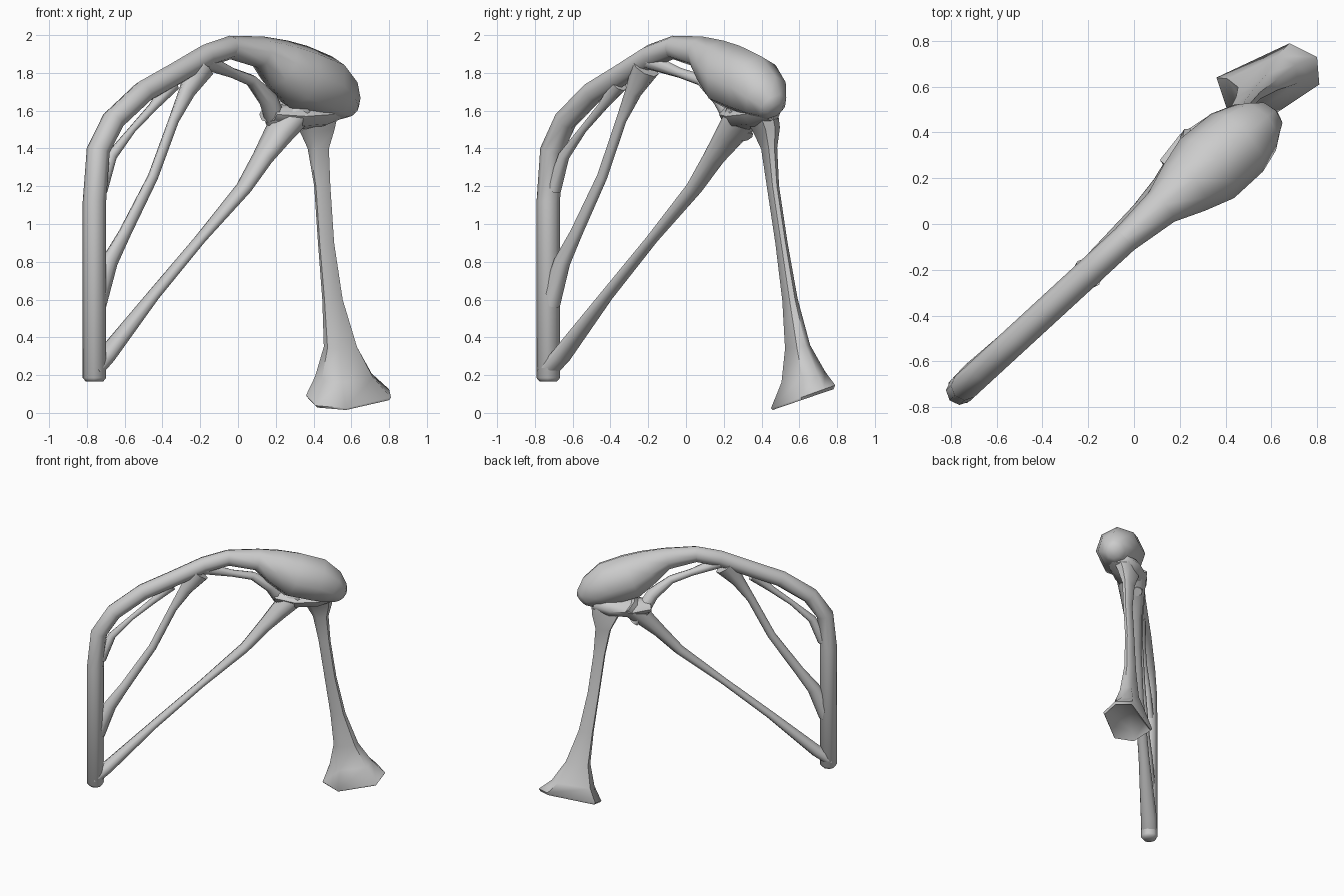
import bpy, bmesh, math
from mathutils import Vector

default_cube = bpy.data.objects.get("Cube")
if default_cube:
    bpy.data.objects.remove(default_cube, do_unlink=True)

# One plain colour for everything
grey = bpy.data.materials.new("plain_grey")
grey.use_nodes = True
grey.diffuse_color = (.6, .6, .6, 1)
shader = grey.node_tree.nodes["Principled BSDF"]
shader.inputs["Base Color"].default_value = grey.diffuse_color

SIDE = Vector((-.67, .74, 0)).normalized()   # horizontal, across the frame
TUBE = .062                                  # radius of post and arch


def skin(name, rings, sharp_angle):
    """Bridge equal-sized rings of points into a closed, smooth-shaded part."""
    bm = bmesh.new()
    loops = [[bm.verts.new(point) for point in ring] for ring in rings]
    for lower, upper in zip(loops, loops[1:]):
        for i in range(len(lower)):
            bm.faces.new((lower[i - 1], lower[i], upper[i], upper[i - 1]))
    bm.faces.new(loops[0])
    bm.faces.new(loops[-1])
    bmesh.ops.recalc_face_normals(bm, faces=bm.faces)
    mesh = bpy.data.meshes.new(name)
    bm.to_mesh(mesh)
    bm.free()
    mesh.materials.append(grey)
    part = bpy.data.objects.new(name, mesh)
    bpy.context.collection.objects.link(part)
    bpy.ops.object.select_all(action='DESELECT')
    part.select_set(True)
    bpy.context.view_layer.objects.active = part
    bpy.ops.object.shade_smooth_by_angle(angle=math.radians(sharp_angle))


def limb(name, stations, depth_ratio=1, back=0, sides=8):
    """Tube through (x, z, radius) stations in the upright diagonal plane.

    The tube drifts towards +y, reaching the distance back at its far end."""
    last = len(stations) - 1
    centres = [Vector((x, .92 * x - .03 + back * i / last, z))
               for i, (x, z, radius) in enumerate(stations)]
    rings = []
    for i, centre in enumerate(centres):
        along = centres[min(i + 1, last)] - centres[max(i - 1, 0)]
        across = SIDE * stations[i][-1]
        outward = along.cross(SIDE).normalized() * stations[i][-1] * depth_ratio
        turns = [math.tau * k / sides for k in range(sides)]
        rings.append([centre + across * math.cos(turn) + outward * math.sin(turn)
                      for turn in turns])
    skin(name, rings, sharp_angle=62)


# Upright post bending into the arch
arch = [(-.76, 1.12), (-.74, 1.39), (-.66, 1.55), (-.5, 1.7),
        (-.34, 1.79), (-.17, 1.89), (-.04, 1.935), (.1, 1.92)]
limb("post_and_arch",
     [(-.76, .165, .045), (-.76, .185, TUBE)] + [(x, z, TUBE) for x, z in arch])

# Bulbous head swelling out of the arch
limb("head", [
    (-.04, 1.935, TUBE), (.12, 1.91, .085), (.22, 1.85, .135), (.32, 1.78, .175),
    (.45, 1.73, .17), (.53, 1.67, .135), (.58, 1.62, .085), (.6, 1.6, .05),
], back=-.05)

# Long diagonal strut flaring into the underside of the head
limb("long_strut", [
    (-.77, .22, .06), (-.7, .3, .06), (-.45, .62, .04), (-.2, .92, .035),
    (.03, 1.19, .05), (.13, 1.35, .065), (.21, 1.47, .09), (.3, 1.6, .12),
], depth_ratio=.75, back=.08)

# Middle brace from post to arch
limb("middle_brace", [
    (-.75, .58, .05), (-.68, .8, .04), (-.6, .95, .03), (-.45, 1.25, .025),
    (-.34, 1.55, .025), (-.27, 1.7, .04), (-.2, 1.83, .07),
], depth_ratio=1.2)

# Small brace across the corner of the arch
limb("corner_brace", [
    (-.73, 1.18, .04), (-.67, 1.36, .03), (-.56, 1.5, .02), (-.45, 1.62, .025),
    (-.35, 1.74, .045),
])

# Curved brace behind the head, closing the small opening
limb("head_brace", [
    (-.17, 1.86, .05), (-.03, 1.8, .03), (.07, 1.76, .035), (.16, 1.66, .055),
    (.2, 1.55, .06), (.24, 1.46, .04),
], depth_ratio=.9, back=.13)

# Web joining leg, strut and brace below the head
limb("neck_web", [
    (.52, 1.59, .07), (.42, 1.58, .12), (.28, 1.57, .12), (.16, 1.58, .07),
], depth_ratio=.6, back=.11)

# Leg: the six-sided foot outline shrinks upwards from a tilted, recessed sole
foot = [Vector(corner) for corner in
        ((.36, .64), (.41, .49), (.57, .45), (.81, .61), (.8, .73), (.68, .79))]
middle = sum(foot, Vector((0, 0))) / len(foot)
leg = [  # centre, height, share of the foot outline
    (middle, .11, .7), (middle, .07, .95), (middle, .085, 1),
    ((.575, .62), .19, .68), ((.55, .59), .35, .39), ((.505, .55), .6, .24),
    ((.47, .505), .9, .19), ((.45, .46), 1.2, .19), ((.43, .44), 1.4, .25),
    ((.425, .425), 1.5, .42), ((.42, .39), 1.6, .55),
]
rings = []
for centre, height, share in leg:
    tilt = .36 * share
    offsets = [(corner - middle) * share for corner in foot]
    rings.append([(centre[0] + o.x, centre[1] + o.y, height + tilt * o.y) for o in offsets])
skin("leg_and_foot", rings, sharp_angle=55)
